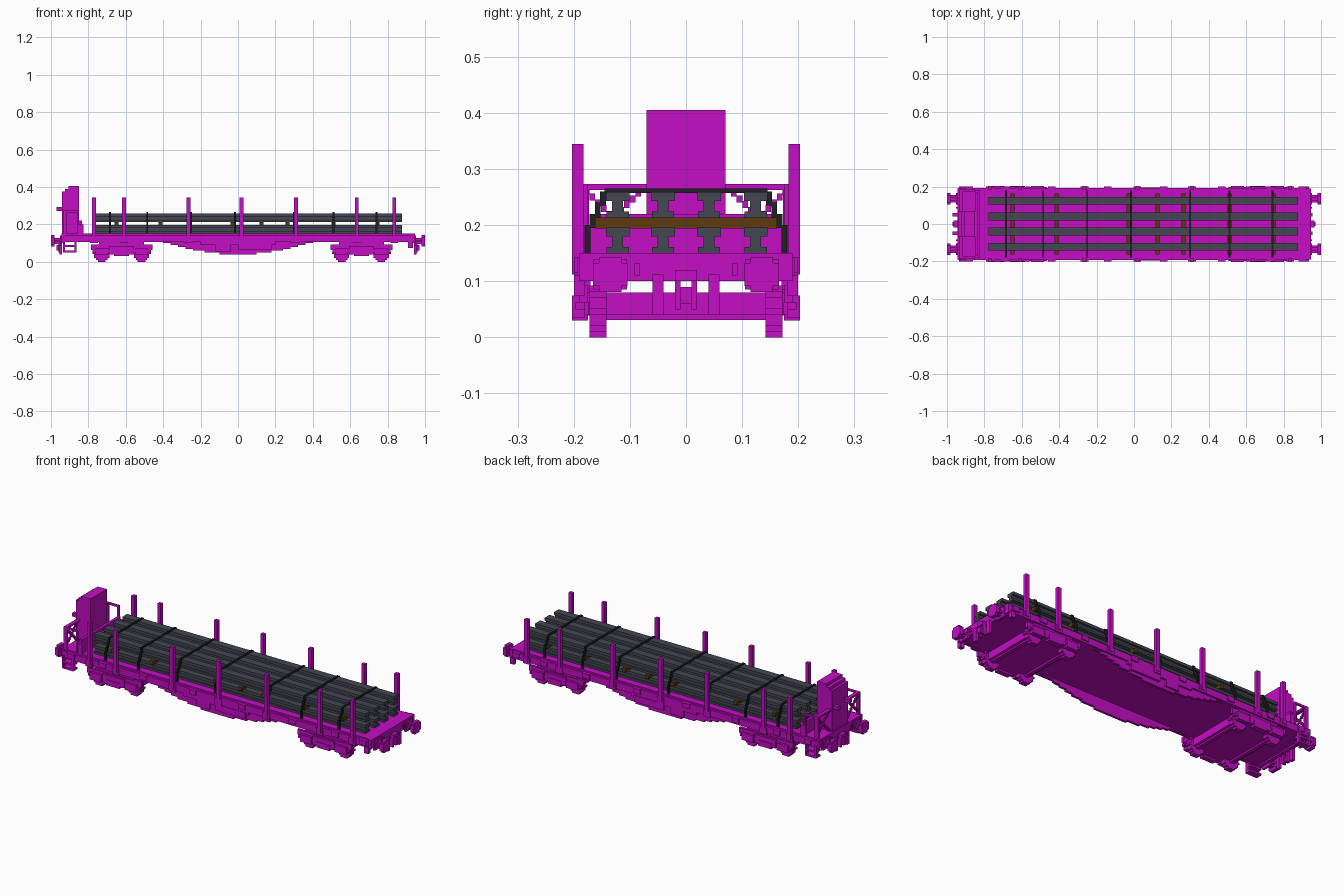
import bpy, bmesh, math
from mathutils import Matrix, Vector

if "Cube" in bpy.data.objects:
    bpy.data.objects.remove(bpy.data.objects["Cube"])

V = 0.0102  # block size


def material(name, r, g, b):
    m = bpy.data.materials.new(name)
    m.use_nodes = True
    m.diffuse_color = (r, g, b, 1)
    m.node_tree.nodes["Principled BSDF"].inputs["Base Color"].default_value = (r, g, b, 1)
    return m


magenta = material("magenta paint", 0.56, 0.004, 0.56)
steel = material("dark steel", 0.056, 0.063, 0.084)
timber = material("brown timber", 0.115, 0.042, 0.004)
strap_black = material("strap black", 0.013, 0.014, 0.015)


class Part:
    """Collects boxes into one named object."""

    def __init__(self, name, mat):
        self.name, self.mat, self.bm = name, mat, bmesh.new()

    def box(self, x0, x1, y0, y1, z0, z1):
        mid = Vector((x0 + x1, y0 + y1, z0 + z1)) / 2
        size = Matrix.Diagonal((abs(x1 - x0), abs(y1 - y0), abs(z1 - z0), 1))
        bmesh.ops.create_cube(self.bm, size=1, matrix=Matrix.Translation(mid) @ size)

    def both(self, x0, x1, y0, y1, z0, z1):
        for s in (-1, 1):
            self.box(x0, x1, s * y0, s * y1, z0, z1)

    def disc(self, axis, c, z, r, t0, t1):
        """Stepped disc made of block-high rows."""
        n = round(2 * r / V)
        h = 2 * r / n
        for i in range(n):
            za = -r + i * h
            w = max(V, round(math.sqrt(r * r - (za + h / 2) ** 2) / V) * V)
            if axis == "x":
                self.box(t0, t1, c - w, c + w, z + za, z + za + h)
            else:
                self.box(c - w, c + w, t0, t1, z + za, z + za + h)

    def done(self):
        mesh = bpy.data.meshes.new(self.name)
        self.bm.to_mesh(mesh)
        self.bm.free()
        mesh.materials.append(self.mat)
        bpy.context.collection.objects.link(bpy.data.objects.new(self.name, mesh))


stake_x = (-0.77, -0.61, -0.265, 0.018, 0.31, 0.635, 0.835)
strap_x = (-0.685, -0.485, -0.25, -0.015, 0.3, 0.51, 0.74)
timber_x = (-0.65, -0.415, -0.03, 0.125, 0.265, 0.51, 0.745)

# Deck with edge sills
deck = Part("deck", magenta)
deck.box(-0.94, 0.94, -0.182, 0.182, 0.108, 0.15)
deck.both(-0.94, 0.93, 0.18, 0.193, 0.105, 0.142)
for s in (-1, 1):
    deck.box(s * 0.925, s * 0.945, -0.19, 0.19, 0.1, 0.15)
deck.done()

# Stakes and their pockets
stakes = Part("stakes", magenta)
for x in stake_x:
    stakes.both(x - V, x + V, 0.183, 0.203, 0.112, 0.345)
stakes.done()
pockets = Part("stake_pockets", magenta)
for x in stake_x:
    pockets.both(x - 2 * V, x + 2 * V, 0.19, 0.2, 0.1, 0.135)
for x in (-0.88, -0.69, -0.44, -0.14, 0.16, 0.47, 0.73, 0.9):
    pockets.both(x - 2 * V, x + 2 * V, 0.19, 0.2, 0.115, 0.142)
pockets.done()

# Fish-belly side beams, stepped
belly = Part("belly_beams", magenta)
steps = 42
for i in range(steps):
    x = -0.42 + 0.84 * i / steps
    u = abs(x + 0.01) / 0.42
    drop = round(0.073 * (1 - u ** 1.7) / V) * V
    if drop > 0:
        belly.both(x, x + 0.02, 0.17, 0.183, 0.11 - drop, 0.11)
belly.both(-0.2, 0.2, 0.18, 0.193, 0.09, 0.108)
belly.both(0.0, 0.18, 0.18, 0.196, 0.065, 0.1)
belly.both(-0.12, -0.04, 0.18, 0.193, 0.055, 0.09)
belly.done()

# Bogies: frames, wheels, axles
for label, bx in (("rear", -0.622), ("front", 0.66)):
    frame = Part(label + "_bogie_frame", magenta)
    frame.box(bx - 0.13, bx + 0.13, -0.175, 0.175, 0.04, 0.08)
    frame.both(bx - 0.165, bx + 0.165, 0.175, 0.19, 0.062, 0.092)
    frame.both(bx - 0.065, bx + 0.065, 0.175, 0.2, 0.04, 0.085)
    frame.both(bx - 0.04, bx + 0.04, 0.175, 0.203, 0.03, 0.06)
    frame.both(bx - 0.12, bx + 0.12, 0.17, 0.185, 0.085, 0.108)
    wheels = Part(label + "_bogie_wheels", magenta)
    for dx in (-0.106, 0.106):
        x = bx + dx
        frame.both(x - 0.035, x + 0.035, 0.18, 0.203, 0.035, 0.075)
        frame.both(x - 0.05, x + 0.05, 0.18, 0.197, 0.05, 0.062)
        for s in (-1, 1):
            wheels.disc("y", x, 0.046, 0.046, s * 0.142, s * 0.172)
        wheels.box(x - V, x + V, -0.15, 0.15, 0.031, 0.055)
    frame.done()
    wheels.done()

# Buffers, couplings and hoses at each end
for label, e in (("rear", -1), ("front", 1)):
    buffers = Part(label + "_buffers", magenta)
    for y in (-0.135, 0.135):
        buffers.disc("x", y, 0.112, 0.031, e * 0.98, e * 1.0)
        buffers.disc("x", y, 0.112, 0.016, e * 0.94, e * 0.985)
        buffers.box(e * 0.94, e * 0.952, y - 0.03, y + 0.03, 0.085, 0.14)
    buffers.done()
    coupling = Part(label + "_coupling", magenta)
    coupling.both(e * 0.94, e * 0.96, 0.01, 0.02, 0.05, 0.11)
    coupling.box(e * 0.94, e * 0.965, -0.02, 0.02, 0.1, 0.12)
    coupling.box(e * 0.95, e * 0.97, -0.01, 0.01, 0.06, 0.09)
    coupling.both(e * 0.94, e * 0.955, 0.04, 0.06, 0.04, 0.112)
    coupling.both(e * 0.94, e * 0.952, 0.082, 0.092, 0.11, 0.132)
    coupling.done()

# Corner steps below the rear platform
corner = Part("corner_steps", magenta)
for x in (-0.935, -0.875):
    corner.both(x, x + V, 0.18, 0.2, 0.05, 0.12)
for z in (0.05, 0.08):
    corner.both(-0.935, -0.865, 0.165, 0.2, z, z + V)
corner.both(0.91, 0.935, 0.18, 0.2, 0.075, 0.11)
corner.done()

# Brakeman's cabin
cabin = Part("cabin", magenta)
cabin.box(-0.94, -0.85, -0.07, 0.07, 0.14, 0.375)
cabin.box(-0.925, -0.85, -0.07, 0.07, 0.375, 0.39)
cabin.box(-0.905, -0.85, -0.07, 0.07, 0.39, 0.405)
cabin.both(-0.97, -0.94, 0.04, 0.06, 0.272, 0.292)
cabin.done()

# Low wall in front of the load
wall = Part("load_wall", magenta)
wall.box(-0.85, -0.825, -0.182, 0.182, 0.15, 0.2)
wall.box(-0.85, -0.835, -0.17, 0.17, 0.2, 0.22)
wall.done()

# Platform railing with crossed braces
railing = Part("platform_railing", magenta)
railing.both(-0.935, -0.915, 0.065, 0.185, 0.263, 0.273)
railing.both(-0.935, -0.915, 0.173, 0.185, 0.15, 0.273)
railing.both(-0.935, -0.85, 0.175, 0.185, 0.263, 0.273)
railing.both(-0.86, -0.85, 0.175, 0.185, 0.15, 0.273)
n = 11
for i in range(n):
    y, z = 0.07 + i * V, 0.152 + i * V
    railing.both(-0.93, -0.92, y, y + V, z, z + 1.2 * V)
    railing.both(-0.93, -0.92, y, y + V, 0.413 - z, 0.413 - z + 1.2 * V)
railing.done()

# Rails, two layers of four
for label, z in (("lower", 0.15), ("upper", 0.213)):
    rails = Part(label + "_rails", steel)
    for y in (-0.122, -0.041, 0.041, 0.124):
        for half, a, b in ((0.02, 0, 0.011), (0.01, 0.011, 0.03), (0.021, 0.03, 0.046)):
            rails.box(-0.778, 0.877, y - half, y + half, z + a, z + b)
    rails.done()

# Timber spacers between the layers
spacers = Part("timber_spacers", timber)
for x in timber_x:
    spacers.box(x - V, x + V, -0.162, 0.162, 0.194, 0.214)
spacers.done()

# Lashing straps over the load
straps = Part("straps", strap_black)
for x in strap_x:
    a, b = x - V / 2, x + V / 2
    straps.box(a, b, -0.145, 0.145, 0.257, 0.265)
    for y, z0, z1 in ((0.143, 0.235, 0.26), (0.152, 0.21, 0.24), (0.162, 0.195, 0.22), (0.17, 0.15, 0.2)):
        straps.both(a, b, y, y + V, z0, z1)
straps.done()
